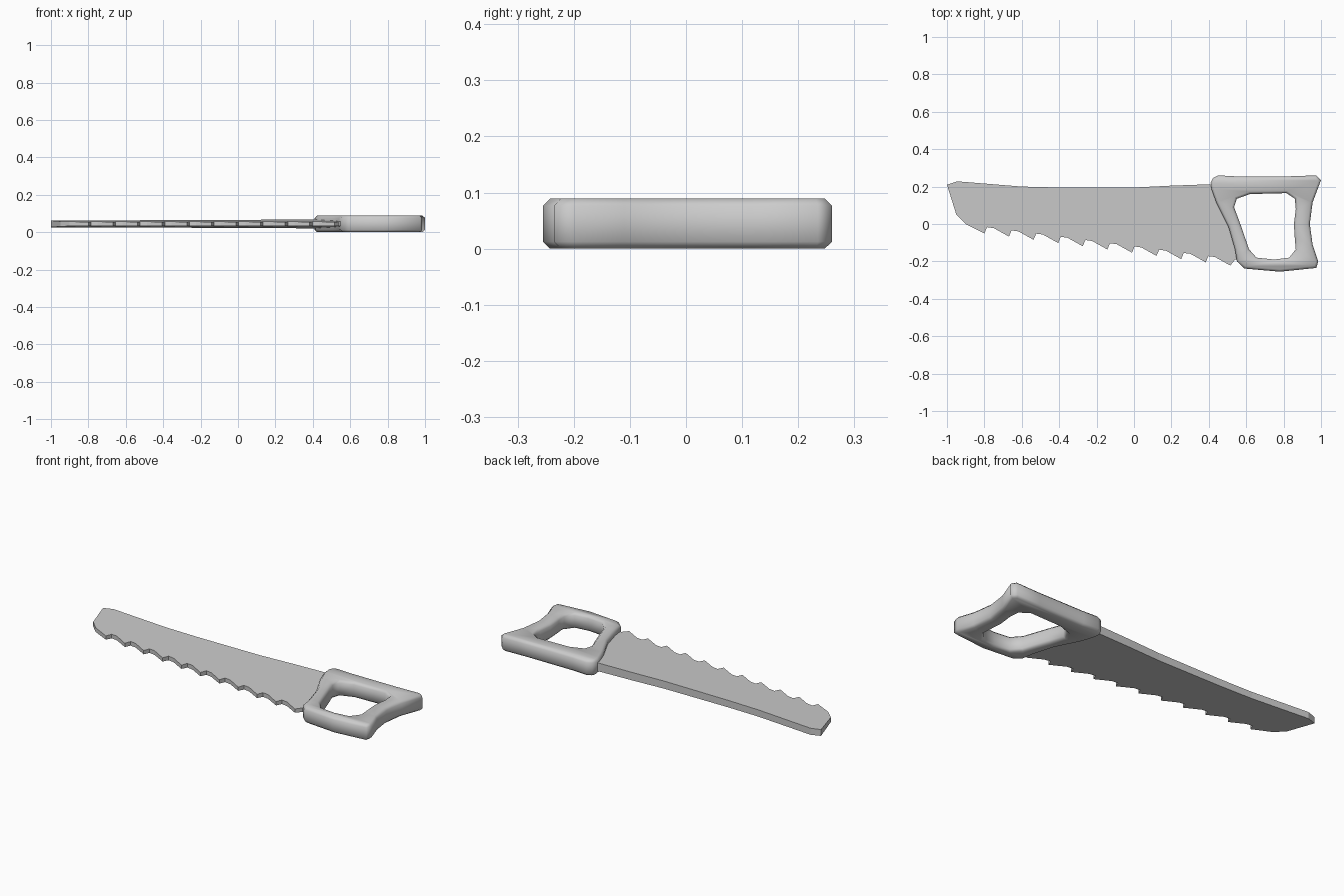
import bpy, bmesh

if "Cube" in bpy.data.objects:
    bpy.data.objects.remove(bpy.data.objects["Cube"], do_unlink=True)

MID = 0.0445  # height of the saw's middle plane


def make_material(name, colour):
    mat = bpy.data.materials.new(name)
    mat.use_nodes = True
    mat.diffuse_color = colour
    mat.node_tree.nodes["Principled BSDF"].inputs["Base Color"].default_value = colour
    return mat


def add_mesh(name, mesh, material):
    obj = bpy.data.objects.new(name, mesh)
    bpy.context.collection.objects.link(obj)
    mesh.materials.clear()
    mesh.materials.append(material)
    return obj


def smooth(obj, angle):
    bpy.ops.object.select_all(action='DESELECT')
    obj.select_set(True)
    bpy.context.view_layer.objects.active = obj
    bpy.ops.object.shade_smooth_by_angle(angle=angle)


grey = make_material("plain grey", (0.6, 0.6, 0.6, 1))

# Blade outline: spine, nose, then a row of evenly spaced teeth
outline = [(.48, .215), (.2, .205), (0, .195), (-.4, .195), (-.6, .2), (-.945, .228),
           (-1, .21), (-.95, .05), (-.9, 0)]
TEETH, PITCH, DROP = 11, .1315, -.0172
for i in range(TEETH):
    x, y = -.8 + i * PITCH, -.05 + i * DROP
    outline.append((x, y))
    if i < TEETH - 1:
        outline += [(x + .014, y + .033), (x + .05, y + .028)]
outline += [(.54, -.19), (.58, -.19), (.56, -.1)]


def half_thickness(x, y):
    # thick spine thinning towards the teeth and the nose
    return .0155 + .031 * y + .004 * x


bm = bmesh.new()
upper = [bm.verts.new((x, y, MID + half_thickness(x, y))) for x, y in outline]
lower = [bm.verts.new((x, y, MID - half_thickness(x, y))) for x, y in outline]
bm.faces.new(upper)
bm.faces.new(lower[::-1])
for i in range(len(outline)):
    j = (i + 1) % len(outline)
    bm.faces.new((upper[i], lower[i], lower[j], upper[j]))
bmesh.ops.recalc_face_normals(bm, faces=bm.faces)
blade_mesh = bpy.data.meshes.new("blade")
bm.to_mesh(blade_mesh)
bm.free()
add_mesh("blade", blade_mesh, grey)

# Handle: outer outline and grip hole, filled and chamfered
handle_rim = [(.41, .22), (.422, .245), (.45, .26), (.54, .255), (.83, .255), (.975, .26),
              (1, .235), (.955, .115), (.94, 0), (.955, -.11), (.985, -.2), (.975, -.235),
              (.78, -.255), (.59, -.238), (.55, -.2), (.54, -.135), (.505, -.015),
              (.44, .115), (.415, .185)]
grip_hole = [(.535, .09), (.55, .135), (.62, .16), (.815, .165), (.86, .135), (.865, .08),
             (.855, 0), (.86, -.08), (.865, -.135), (.83, -.18), (.75, -.19),
             (.655, -.18), (.615, -.135), (.565, .01)]
CHAMFER = .0125

curve = bpy.data.curves.new("handle_profile", 'CURVE')
curve.dimensions = '2D'
curve.fill_mode = 'BOTH'
curve.bevel_depth = CHAMFER
curve.bevel_resolution = 0
curve.offset = -CHAMFER
curve.extrude = MID - CHAMFER
for points in (handle_rim, grip_hole):
    spline = curve.splines.new('POLY')
    spline.points.add(len(points) - 1)
    for p, (x, y) in zip(spline.points, points):
        p.co = (x, y, 0, 1)
    spline.use_cyclic_u = True
profile = bpy.data.objects.new("handle_profile", curve)
bpy.context.collection.objects.link(profile)
depsgraph = bpy.context.evaluated_depsgraph_get()
handle_mesh = bpy.data.meshes.new_from_object(profile.evaluated_get(depsgraph))
bpy.data.objects.remove(profile, do_unlink=True)

bm = bmesh.new()
bm.from_mesh(handle_mesh)
bmesh.ops.remove_doubles(bm, verts=bm.verts, dist=.0005)
bmesh.ops.translate(bm, verts=bm.verts, vec=(0, 0, MID))
bmesh.ops.recalc_face_normals(bm, faces=bm.faces)
bm.to_mesh(handle_mesh)
bm.free()
handle = add_mesh("handle", handle_mesh, grey)
smooth(handle, .87)
